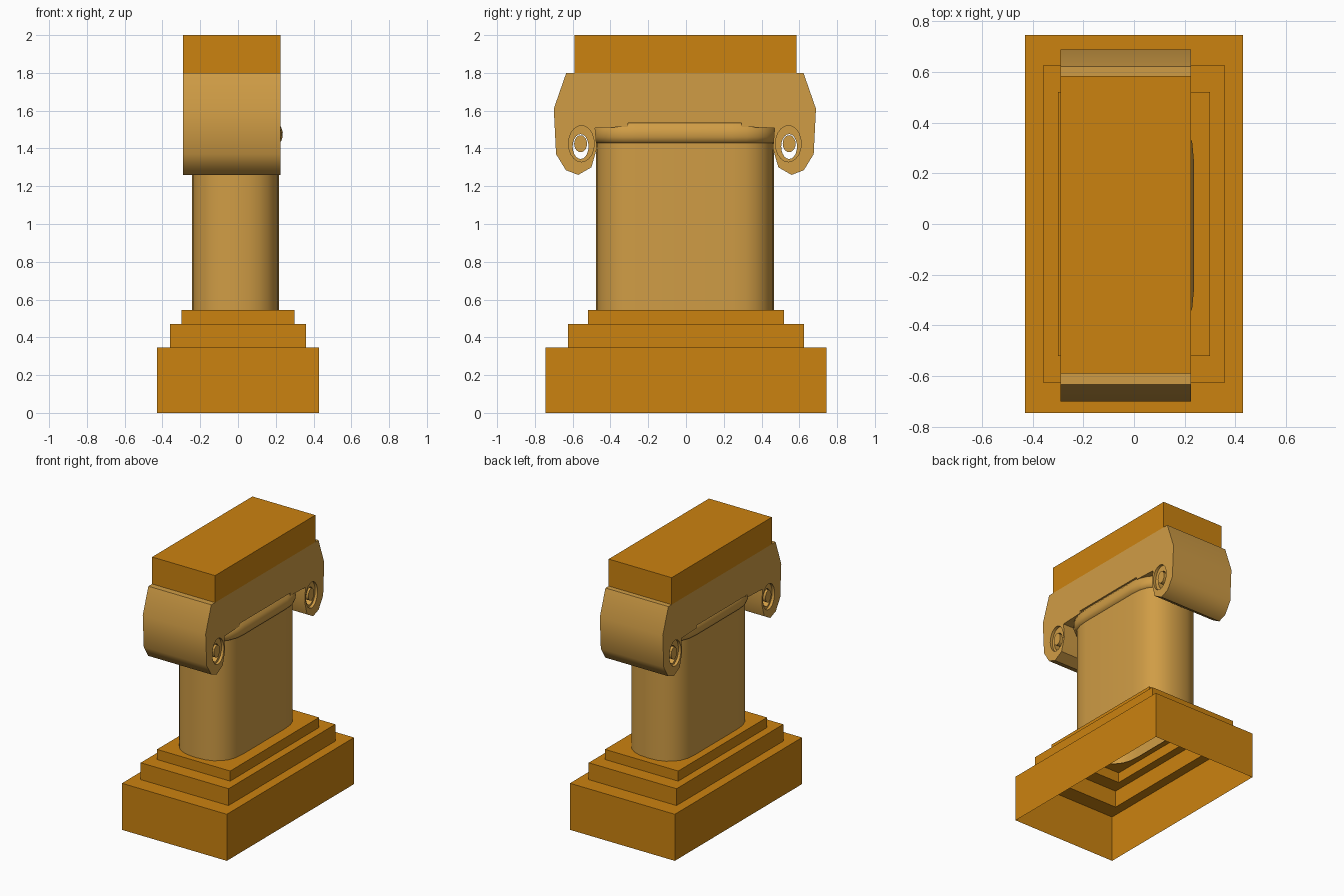
import bpy, bmesh, math
from mathutils import Vector

if "Cube" in bpy.data.objects:
    bpy.data.objects.remove(bpy.data.objects["Cube"])


def material(name, rgb):
    m = bpy.data.materials.new(name)
    m.diffuse_color = (*rgb, 1)
    m.use_nodes = True
    m.node_tree.nodes["Principled BSDF"].inputs["Base Color"].default_value = m.diffuse_color
    return m


ORANGE = material("deep orange", (0.60, 0.225, 0.005))
TAN = material("warm tan", (0.63, 0.335, 0.06))


def finish(name, bm, mat, smooth=None):
    me = bpy.data.meshes.new(name)
    bm.to_mesh(me)
    bm.free()
    ob = bpy.data.objects.new(name, me)
    bpy.context.collection.objects.link(ob)
    me.materials.append(mat)
    if smooth:
        bpy.ops.object.select_all(action='DESELECT')
        ob.select_set(True)
        bpy.context.view_layer.objects.active = ob
        bpy.ops.object.shade_smooth_by_angle(angle=math.radians(smooth))
    return ob


def loop(bm, pts):
    vs = [bm.verts.new(p) for p in pts]
    es = [bm.edges.new((vs[i], vs[(i + 1) % len(vs)])) for i in range(len(vs))]
    return vs, es


def loft(bm, rings):
    for a, b in zip(rings, rings[1:]):
        n = len(a)
        for i in range(n):
            j = (i + 1) % n
            bm.faces.new((a[i], a[j], b[j], b[i]))


def prism(name, outlines, x0, x1, mat, smooth):
    """Extrude a yz outline (with optional holes) along x."""
    bm = bmesh.new()
    edges = []
    for o in outlines:
        edges += loop(bm, [(x0, y, z) for y, z in o])[1]
    bmesh.ops.triangle_fill(bm, edges=edges, use_beauty=True, normal=Vector((-1, 0, 0)))
    out = bmesh.ops.extrude_face_region(bm, geom=bm.faces[:], use_keep_orig=True)
    vs = [g for g in out["geom"] if isinstance(g, bmesh.types.BMVert)]
    bmesh.ops.translate(bm, vec=(x1 - x0, 0, 0), verts=vs)
    bmesh.ops.recalc_face_normals(bm, faces=bm.faces[:])
    return finish(name, bm, mat, smooth)


def ellipse(cy, cz, ry, rz, n=20):
    return [(cy + ry * math.cos(2 * math.pi * i / n), cz + rz * math.sin(2 * math.pi * i / n))
            for i in range(n)]


def section(z, grow=0.0):
    """Column cross-section: straight sides with rounded ends."""
    pts = []
    for s in (1, -1):
        for i in range(13):
            a = math.pi * i / 12
            c, d = math.cos(a), math.sin(a)
            x = (0.23 + grow) * math.copysign(abs(c) ** 0.85, c)
            y = 0.25 + (0.222 + grow) * max(d, 0) ** 0.85
            pts.append((-0.014 + s * x, -0.005 + s * y, z))
    return pts


def rect(x, y, z):
    return [(x, y, z), (-x, y, z), (-x, -y, z), (x, -y, z)]


# stepped base: hollow shell, open underneath
bm = bmesh.new()
levels = [(0.43, 0.745, 0), (0.43, 0.745, 0.345), (0.36, 0.625, 0.345),
          (0.36, 0.625, 0.47), (0.30, 0.52, 0.47), (0.30, 0.52, 0.545)]
rings = [[bm.verts.new(p) for p in rect(*l)] for l in levels]
loft(bm, rings)
top = rings[-1]
edges = [bm.edges.get((top[i], top[(i + 1) % 4])) for i in range(4)]
edges += loop(bm, section(0.545))[1]
bmesh.ops.triangle_fill(bm, edges=edges, use_beauty=True, normal=Vector((0, 0, 1)))
bmesh.ops.recalc_face_normals(bm, faces=bm.faces[:])
finish("stepped_base", bm, ORANGE)

# column shaft
bm = bmesh.new()
loft(bm, [[bm.verts.new(p) for p in section(z)] for z in (0.53, 1.44)])
finish("column_shaft", bm, TAN, 50)

# rounded moulding under the capital
bm = bmesh.new()
steps = [(1.43, 0.0), (1.437, 0.012), (1.46, 0.02), (1.485, 0.021), (1.51, 0.014), (1.534, -0.004)]
loft(bm, [[bm.verts.new(p) for p in section(z, g)] for z, g in steps])
finish("neck_moulding", bm, TAN, 60)

# scroll capital: half outline mirrored in y, with a hole in each scroll
CY = -0.006
half = [(0.30, 1.534), (0.30, 1.515), (0.475, 1.508), (0.466, 1.40), (0.495, 1.30), (0.565, 1.26),
        (0.63, 1.285), (0.682, 1.37), (0.694, 1.61), (0.628, 1.80)]
outline = [(CY + y, z) for y, z in half] + [(CY - y, z) for y, z in reversed(half)]
holes = [ellipse(CY + s * 0.548, 1.425, 0.068, 0.096) for s in (1, -1)]
prism("scroll_capital", [outline] + holes, -0.291, 0.225, TAN, 40)

# recessed inner scroll rings and eyes
for s, side in ((1, "back"), (-1, "front")):
    prism("scroll_ring_" + side,
          [ellipse(CY + s * 0.548, 1.425, 0.0685, 0.0965),
           ellipse(CY + s * 0.552, 1.41, 0.042, 0.066)], -0.27, 0.205, TAN, 40)
    prism("scroll_eye_" + side, [ellipse(CY + s * 0.552, 1.425, 0.034, 0.045)],
          -0.285, 0.218, TAN, 40)

# top block
bm = bmesh.new()
bmesh.ops.create_cube(bm, size=1)
for v in bm.verts:
    v.co = (-0.033 + v.co.x * 0.516, -0.003 + v.co.y * 1.174, 1.9 + v.co.z * 0.2)
finish("top_block", bm, ORANGE)
